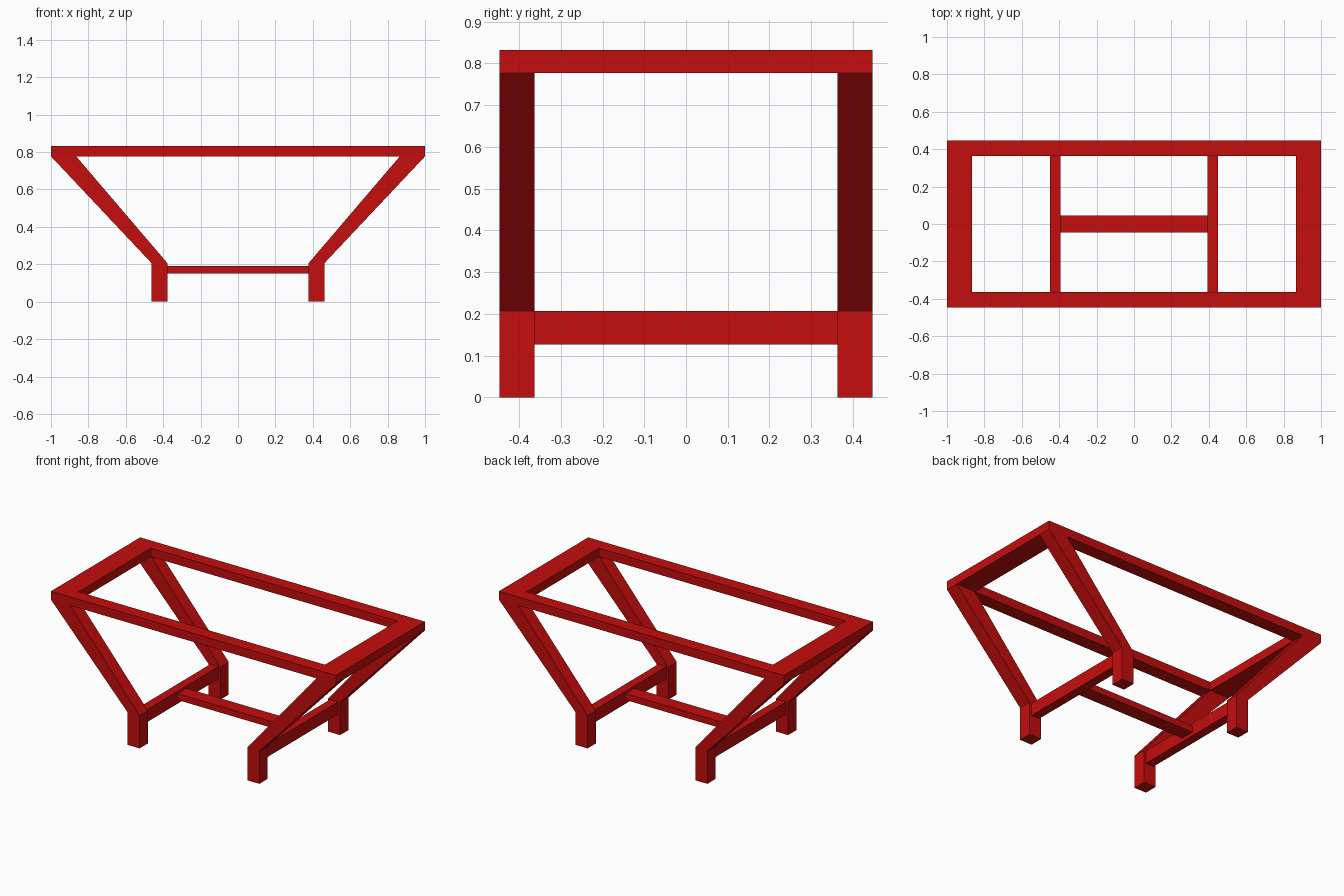
import bpy, bmesh
from mathutils import Vector

cube = bpy.data.objects.get("Cube")
if cube:
    bpy.data.objects.remove(cube, do_unlink=True)

red = bpy.data.materials.new("red_paint")
red.use_nodes = True
colour = (0.56, 0.004, 0.004, 1)
red.diffuse_color = colour
red.node_tree.nodes["Principled BSDF"].inputs["Base Color"].default_value = colour

HALF_X, HALF_Y = 1.0, 0.447        # outer size of the top frame
IN_X, IN_Y = 0.865, 0.363          # opening of the top frame
FRAME_Z, TOP_Z = 0.777, 0.832
LEG_IN, LEG_OUT, KNEE_Z = 0.378, 0.463, 0.207


def finish(name, bm):
    bmesh.ops.recalc_face_normals(bm, faces=bm.faces)
    mesh = bpy.data.meshes.new(name)
    bm.to_mesh(mesh)
    bm.free()
    mesh.materials.append(red)
    obj = bpy.data.objects.new(name, mesh)
    bpy.context.collection.objects.link(obj)
    return obj


def extrude(bm, faces, offset):
    result = bmesh.ops.extrude_face_region(bm, geom=faces)
    verts = [v for v in result["geom"] if isinstance(v, bmesh.types.BMVert)]
    bmesh.ops.translate(bm, verts=verts, vec=Vector(offset))


def beam(name, x0, x1, y0, y1, z0, z1):
    bm = bmesh.new()
    corners = [(x0, y0, z0), (x1, y0, z0), (x1, y1, z0), (x0, y1, z0)]
    face = bm.faces.new([bm.verts.new(c) for c in corners])
    extrude(bm, [face], (0, 0, z1 - z0))
    return finish(name, bm)


# Rectangular top frame with an open middle
bm = bmesh.new()
signs = [(-1, -1), (1, -1), (1, 1), (-1, 1)]
outer = [bm.verts.new((sx * HALF_X, sy * HALF_Y, FRAME_Z)) for sx, sy in signs]
inner = [bm.verts.new((sx * IN_X, sy * IN_Y, FRAME_Z)) for sx, sy in signs]
ring = []
for i in range(4):
    j = (i + 1) % 4
    ring.append(bm.faces.new((outer[i], outer[j], inner[j], inner[i])))
extrude(bm, ring, (0, 0, TOP_Z - FRAME_Z))
finish("top_frame", bm)

# Bent legs: upright foot, then a splayed strut up to the frame corner
foot = [(LEG_IN, 0), (LEG_OUT, 0), (LEG_OUT, KNEE_Z), (LEG_IN, KNEE_Z)]
strut = [(HALF_X, FRAME_Z), (IN_X, FRAME_Z)]
for side, sx in (("left", 1), ("right", -1)):
    for end, sy in (("front", -1), ("back", 1)):
        bm = bmesh.new()
        low = [bm.verts.new((sx * x, sy * IN_Y, z)) for x, z in foot]
        high = [bm.verts.new((sx * x, sy * IN_Y, z)) for x, z in strut]
        faces = [bm.faces.new(low),
                 bm.faces.new((low[3], low[2], high[0], high[1]))]
        extrude(bm, faces, (0, sy * (HALF_Y - IN_Y), 0))
        finish(f"{end}_{side}_leg", bm)

    # Rail joining the front and back leg of this side
    xs = sorted((sx * 0.392, sx * 0.448))
    beam(f"{side}_rail", *xs, -IN_Y, IN_Y, 0.127, KNEE_Z)

# Stretcher between the two rails
beam("stretcher", -0.392, 0.392, -0.045, 0.045, 0.15, 0.19)
